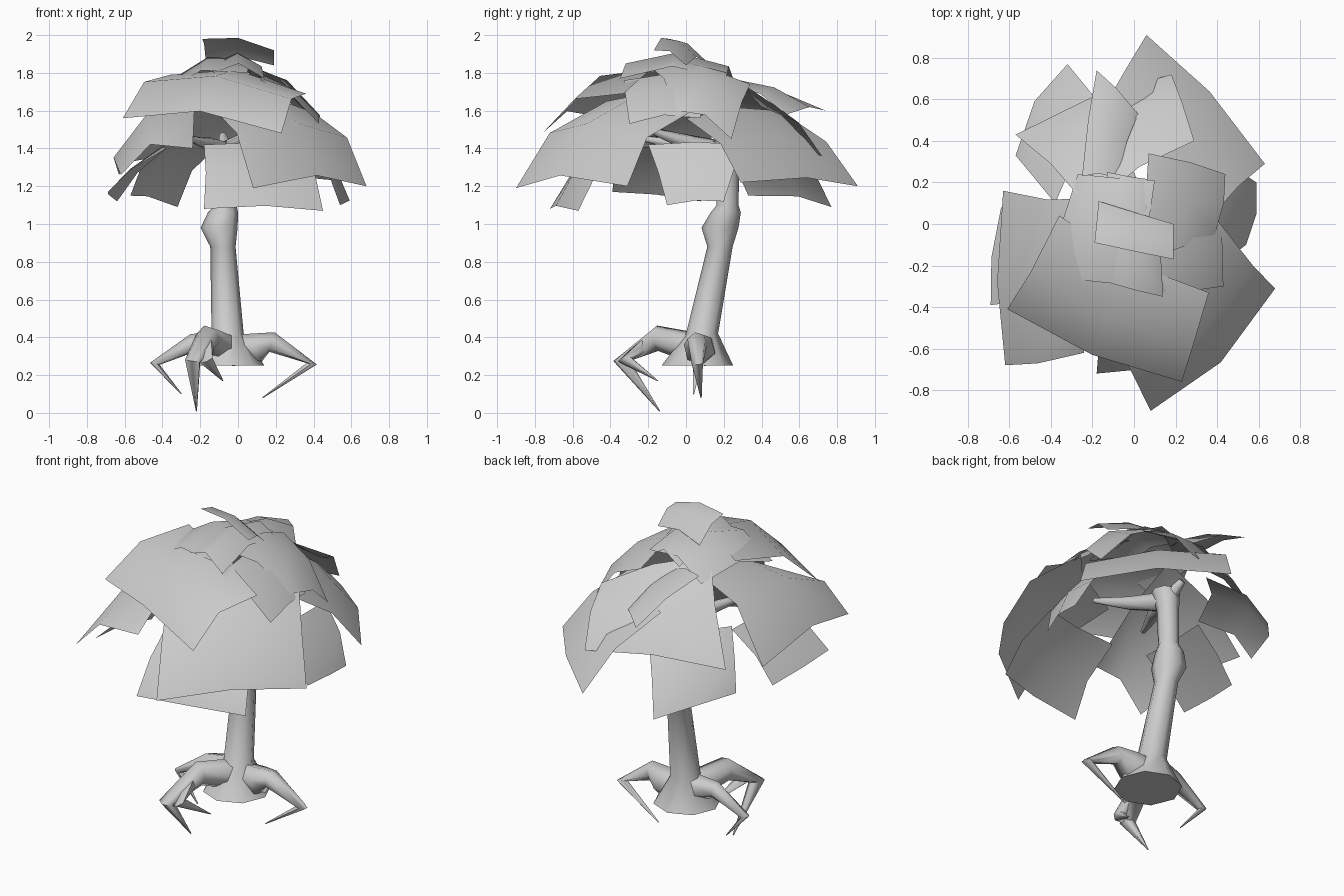
import bpy, bmesh, math
from mathutils import Vector


def finish(bm, name, angle=None):
    me = bpy.data.meshes.new(name)
    bm.to_mesh(me)
    bm.free()
    ob = bpy.data.objects.new(name, me)
    bpy.context.collection.objects.link(ob)
    for p in me.polygons:
        p.use_smooth = True
    if angle:
        bpy.context.view_layer.objects.active = ob
        ob.select_set(True)
        bpy.ops.object.shade_smooth_by_angle(angle=angle)
        ob.select_set(False)
    return ob


def tube(name, path, sides=6, flat=False):
    """Tapering tube through (x, y, z, radius) points; flat keeps rings level."""
    bm = bmesh.new()
    pts = [Vector(p[:3]) for p in path]
    rings = []
    for i, p in enumerate(pts):
        t = (pts[min(i + 1, len(pts) - 1)] - pts[max(i - 1, 0)]).normalized()
        if flat:
            t = Vector((0, 0, 1))
        if i == 0:
            side = t.orthogonal().normalized()
        else:
            side = (side - t * side.dot(t)).normalized()
        up = t.cross(side)
        rings.append([bm.verts.new(p + path[i][3] * (
            side * math.cos(math.tau * k / sides) + up * math.sin(math.tau * k / sides)))
            for k in range(sides)])
    for a, b in zip(rings, rings[1:]):
        for k in range(sides):
            j = (k + 1) % sides
            bm.faces.new((a[k], a[j], b[j], b[k]))
    bm.faces.new(rings[0][::-1])
    bm.faces.new(rings[-1])
    return finish(bm, name, 1.25)


def leaf(name, a, b, c, d, lift=0.2, centre=1.0):
    """Four-cornered leaf card, domed away from a point on the crown's axis."""
    a, b, c, d = map(Vector, (a, b, c, d))
    mid = (a + b + c + d) / 4
    out = (mid - Vector((0, 0, centre))).normalized()
    bm = bmesh.new()
    grid = []
    for i in range(3):
        v = i / 2
        row = []
        for j in range(3):
            u = j / 2
            p = a.lerp(b, u).lerp(d.lerp(c, u), v)
            p = p + out * lift * (1 - ((2 * u - 1) ** 2 + (2 * v - 1) ** 2) / 2)
            row.append(bm.verts.new(p))
        grid.append(row)
    for i in range(2):
        for j in range(2):
            bm.faces.new((grid[i][j], grid[i][j + 1], grid[i + 1][j + 1], grid[i + 1][j]))
    bm.normal_update()
    if sum((f.normal for f in bm.faces), Vector()).dot(out) < 0:
        bmesh.ops.reverse_faces(bm, faces=bm.faces[:])
    finish(bm, name)


# Trunk with flared base and knot
tube("trunk", [(-0.05, 0.06, 0.25, 0.19), (-0.055, 0.085, 0.42, 0.085), (-0.08, 0.18, 0.88, 0.067),
               (-0.10, 0.18, 0.98, 0.098), (-0.08, 0.21, 1.06, 0.08), (-0.065, 0.22, 1.10, 0.058),
               (-0.06, 0.22, 1.32, 0.062), (-0.06, 0.20, 1.44, 0.08)], 8, True)

# Branches under the crown
tube("branch_left", [(-0.06, 0.2, 1.38, 0.06), (-0.14, 0.0, 1.42, 0.04), (-0.25, -0.22, 1.45, 0.015)])
tube("branch_right", [(-0.06, 0.2, 1.38, 0.06), (0.02, -0.02, 1.44, 0.04), (0.12, -0.2, 1.5, 0.015)])
tube("branch_back", [(-0.06, 0.2, 1.38, 0.05), (-0.08, 0.32, 1.47, 0.02)])

# Claw-like root legs
tube("right_leg", [(-0.04, 0.08, 0.33, 0.085), (0.10, 0.07, 0.34, 0.085), (0.18, 0.06, 0.375, 0.055),
                   (0.39, 0.06, 0.26, 0.03), (0.13, 0.08, 0.08, 0.003)])
tube("left_leg", [(-0.1, 0.08, 0.355, 0.085), (-0.24, 0.06, 0.37, 0.05),
                  (-0.44, 0.06, 0.26, 0.026), (-0.3, 0.04, 0.1, 0.003)])
tube("front_leg", [(-0.07, 0.06, 0.34, 0.085), (-0.16, -0.15, 0.395, 0.07),
                   (-0.24, -0.34, 0.275, 0.045), (-0.22, -0.14, 0.01, 0.003)])
tube("front_leg_claw", [(-0.17, -0.2, 0.37, 0.045), (-0.17, -0.32, 0.28, 0.04),
                        (-0.08, -0.15, 0.17, 0.003)])

# Crown: lower ring of leaves
leaf("low_leaf_front", (-0.18, -0.72, 1.08), (0.45, -0.57, 1.07), (0.35, -0.3, 1.4), (-0.18, -0.4, 1.42), 0.1)
leaf("low_leaf_right", (0.54, -0.1, 1.1), (0.59, 0.2, 1.12), (0.38, 0.3, 1.42), (0.36, -0.2, 1.42), 0.06)
leaf("low_leaf_left", (-0.69, -0.39, 1.17), (-0.64, 0.08, 1.12), (-0.38, 0.1, 1.4), (-0.38, -0.35, 1.4), 0.05)
leaf("low_leaf_back", (-0.32, 0.77, 1.09), (-0.57, 0.33, 1.15), (-0.38, 0.1, 1.42), (-0.1, 0.5, 1.42), 0.12)

# Crown: large middle leaves
leaf("mid_leaf_front_right", (0.08, -0.90, 1.19), (0.68, -0.31, 1.20), (0.40, 0.02, 1.59), (-0.17, -0.42, 1.65), 0.19)
leaf("mid_leaf_back_right", (0.06, 0.91, 1.20), (0.63, 0.29, 1.22), (0.34, 0.0, 1.56), (-0.18, 0.5, 1.60), 0.11)
leaf("mid_leaf_left", (-0.62, -0.68, 1.26), (-0.63, 0.16, 1.26), (-0.15, 0.12, 1.70), (-0.24, -0.62, 1.4), 0.20, 0.3)
leaf("mid_leaf_back_left", (-0.57, 0.43, 1.33), (0.18, 0.72, 1.36), (0.29, 0.40, 1.62), (-0.22, 0.08, 1.80), 0.12)

# Crown: upper leaves and cap
leaf("high_leaf_front", (-0.61, -0.41, 1.56), (0.23, -0.76, 1.48), (0.36, -0.33, 1.69), (-0.36, 0.04, 1.79), 0.18)
leaf("high_leaf_right", (0.39, -0.05, 1.60), (0.44, 0.24, 1.45), (0.07, 0.34, 1.74), (0.0, -0.2, 1.84), 0.11)
leaf("side_leaf_right", (0.43, -0.30, 1.53), (0.40, 0.08, 1.56), (0.1, 0.1, 1.76), (0.12, -0.33, 1.76), 0.07)
leaf("high_leaf_back", (-0.25, 0.23, 1.74), (-0.18, 0.74, 1.60), (0.02, 0.53, 1.58), (-0.08, 0.22, 1.74), 0.07)
leaf("high_leaf_left", (-0.41, -0.25, 1.69), (-0.27, 0.24, 1.70), (0.1, 0.21, 1.80), (0.05, -0.3, 1.80), 0.14)
leaf("crown_leaf", (-0.13, 0.25, 1.77), (0.11, 0.21, 1.77), (0.14, -0.35, 1.77), (-0.13, -0.28, 1.80), 0.13)
leaf("cap_leaf", (-0.19, -0.09, 1.98), (-0.17, 0.11, 1.86), (0.19, 0.0, 1.84), (0.19, -0.17, 1.92), 0.07)
